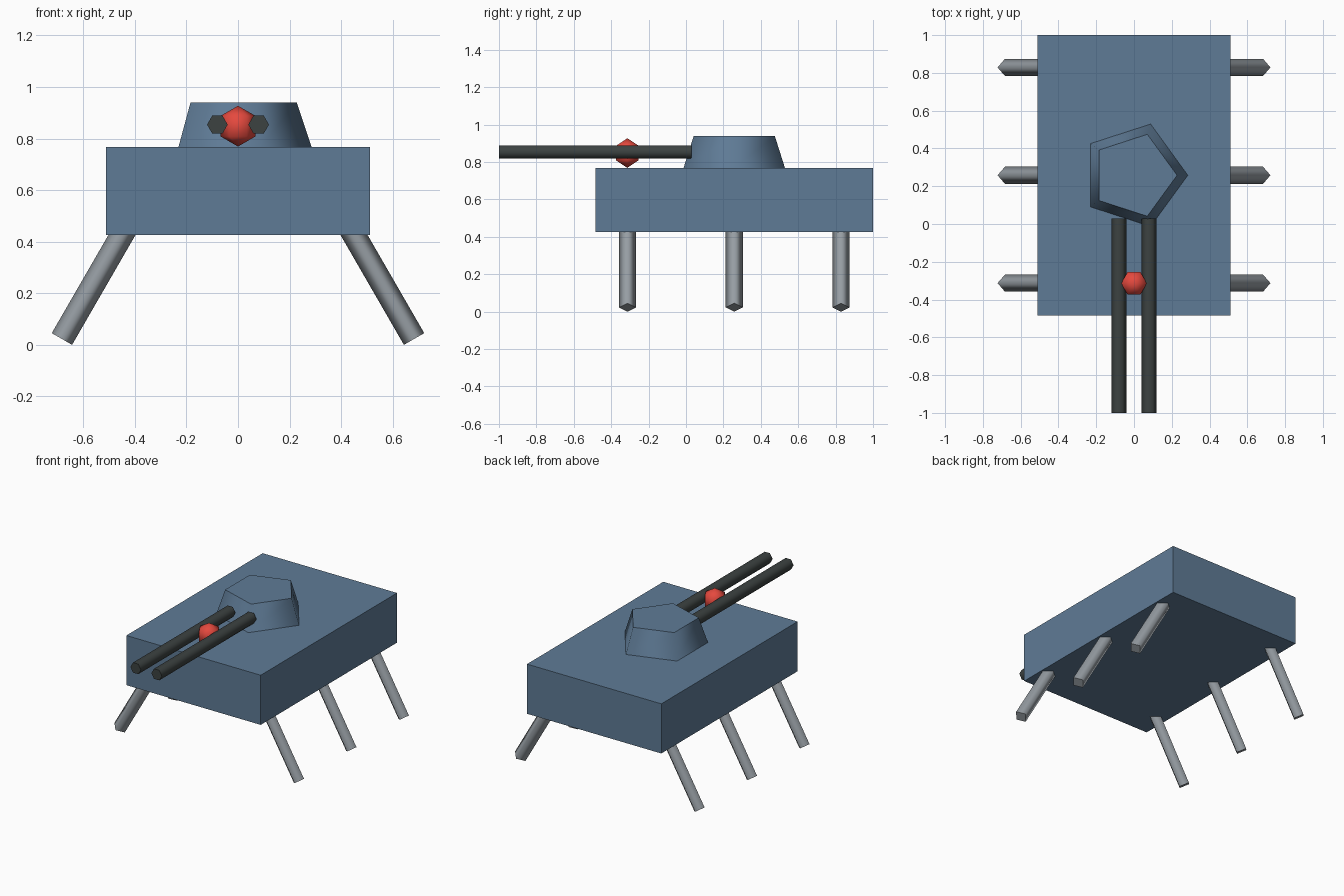
import bpy, bmesh
from math import cos, sin, tau, radians, pi
from mathutils import Matrix, Vector

if "Cube" in bpy.data.objects:
    bpy.data.objects.remove(bpy.data.objects["Cube"], do_unlink=True)


def material(name, hex_code):
    """Flat material from an sRGB hex code, stored as linear values."""
    srgb = [int(hex_code[i:i + 2], 16) / 255 for i in (0, 2, 4)]
    rgba = [((c + 0.055) / 1.055) ** 2.4 for c in srgb] + [1.0]
    mat = bpy.data.materials.new(name)
    mat.use_nodes = True
    mat.diffuse_color = rgba
    mat.node_tree.nodes["Principled BSDF"].inputs["Base Color"].default_value = rgba
    return mat


hull_blue = material("hull blue", "5f7b96")
leg_grey = material("leg grey", "969da3")
barrel_dark = material("barrel dark", "3c4241")
sight_red = material("sight red", "e5493e")


def add_object(name, bm, mat):
    bmesh.ops.recalc_face_normals(bm, faces=bm.faces)
    mesh = bpy.data.meshes.new(name)
    bm.to_mesh(mesh)
    bm.free()
    mesh.materials.append(mat)
    obj = bpy.data.objects.new(name, mesh)
    bpy.context.collection.objects.link(obj)
    return obj


def lathe(name, sides, profile, matrix, mat):
    """Stack of rings (radius, height): smooth sides, flat caps, a corner at +x."""
    bm = bmesh.new()
    rings = [[bm.verts.new((r * cos(tau * i / sides), r * sin(tau * i / sides), h))
              for i in range(sides)] for r, h in profile]
    for low, high in zip(rings, rings[1:]):
        for i in range(sides):
            j = (i + 1) % sides
            bm.faces.new((low[i], low[j], high[j], high[i])).smooth = True
    for ring, (r, h) in zip((rings[0], rings[-1]), (profile[0], profile[-1])):
        if r > 0:
            bm.faces.new(ring).smooth = False
    bmesh.ops.remove_doubles(bm, verts=bm.verts, dist=0.0001)
    bmesh.ops.transform(bm, matrix=matrix, verts=bm.verts)
    return add_object(name, bm, mat)


MID_Y = 0.258

# Hull
bm = bmesh.new()
bmesh.ops.create_cube(bm, size=1, matrix=Matrix.Translation((0, MID_Y, 0.597))
                      @ Matrix.Diagonal((1.024, 1.484, 0.342, 1)))
add_object("hull", bm, hull_blue)

# Five-sided turret
lathe("turret", 5, [(0.285, 0), (0.228, 0.171)],
      Matrix.Translation((0, MID_Y, 0.768)), hull_blue)

# Twin barrels and six splayed legs
for side, label in ((1, "left"), (-1, "right")):
    lathe(f"{label}_barrel", 6, [(0.04, 0), (0.04, 1.03)],
          Matrix.Translation((side * 0.08, 0.03, 0.854)) @ Matrix.Rotation(pi / 2, 4, "X"),
          barrel_dark)
    for row, place in ((-1, "front"), (0, "middle"), (1, "rear")):
        foot = Vector((side * 0.683, MID_Y + row * 0.571, 0.0225))
        lathe(f"{place}_{label}_leg", 4, [(0.0455, 0), (0.0455, 0.57)],
              Matrix.Translation(foot) @ Matrix.Rotation(radians(-30 * side), 4, "Y"),
              leg_grey)

# Sighting ball between the barrels
R = 0.079
lathe("sight_ball", 6, [(R * sin(pi * k / 3), -R * cos(pi * k / 3)) for k in range(4)],
      Matrix.Translation((0, -0.314, 0.848)), sight_red)
